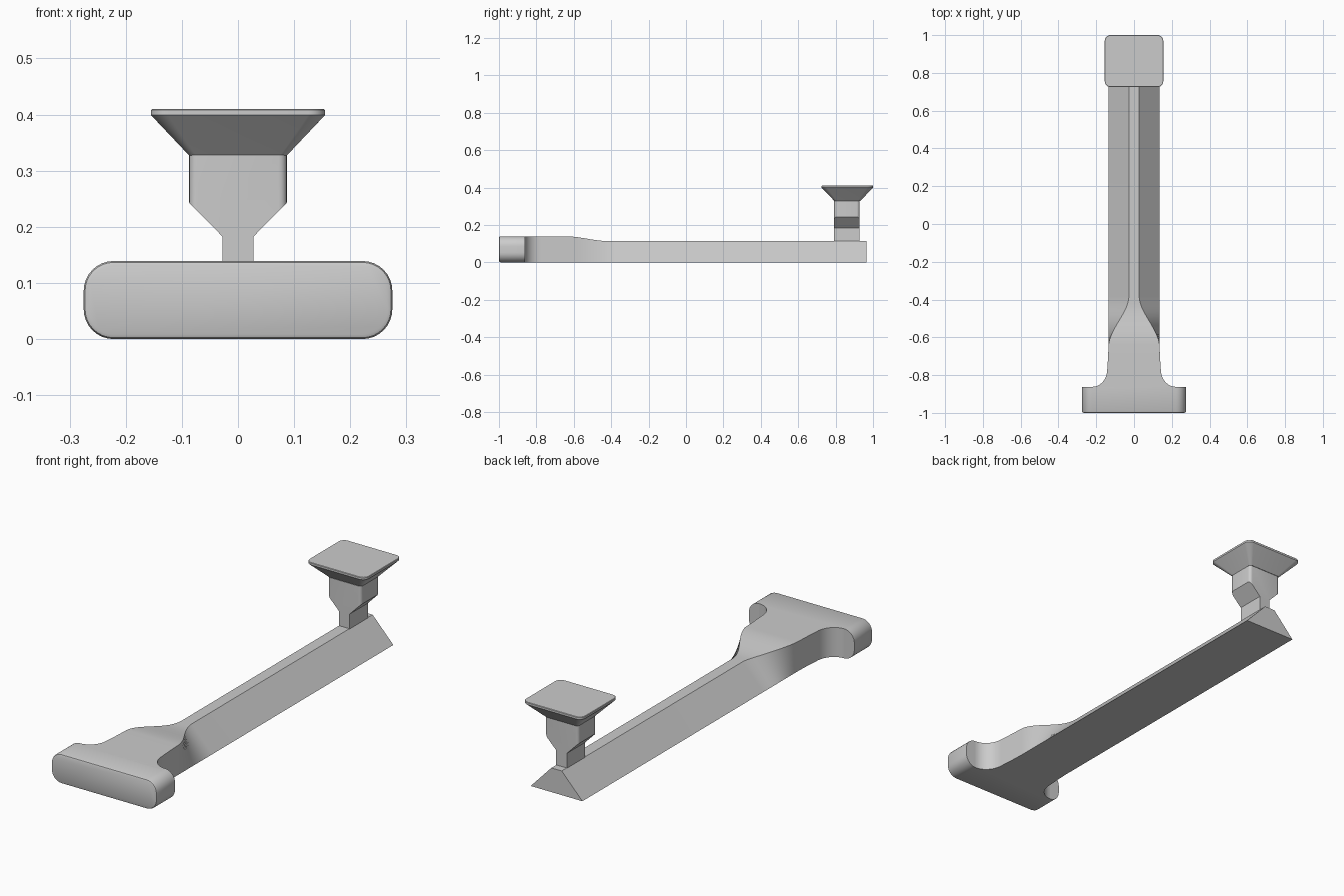
import bpy, bmesh, math

cube = bpy.data.objects.get("Cube")
if cube:
    bpy.data.objects.remove(cube, do_unlink=True)

GREY = (0.6, 0.6, 0.6, 1)
mat = bpy.data.materials.new("light grey")
mat.use_nodes = True
mat.diffuse_color = GREY
mat.node_tree.nodes["Principled BSDF"].inputs["Base Color"].default_value = GREY


def finish(bm, name):
    """Turn a bmesh into a smooth-shaded grey object with sharp creases."""
    bmesh.ops.recalc_face_normals(bm, faces=bm.faces)
    mesh = bpy.data.meshes.new(name)
    bm.to_mesh(mesh)
    bm.free()
    mesh.materials.append(mat)
    obj = bpy.data.objects.new(name, mesh)
    bpy.context.collection.objects.link(obj)
    bpy.ops.object.select_all(action='DESELECT')
    obj.select_set(True)
    bpy.context.view_layer.objects.active = obj
    bpy.ops.object.shade_smooth_by_angle(angle=math.radians(30))
    return obj


def loft(rings):
    """Skin a list of equal-length point rings and cap both ends."""
    bm = bmesh.new()
    rows = [[bm.verts.new(p) for p in ring] for ring in rings]
    n = len(rows[0])
    for a, b in zip(rows, rows[1:]):
        for i in range(n):
            j = (i + 1) % n
            bm.faces.new((a[i], a[j], b[j], b[i]))
    bm.faces.new(rows[0])
    bm.faces.new(rows[-1])
    return bm


def rounded_rect(hx, hy, r, steps=8):
    """Outline of a centred rectangle with rounded corners."""
    pts = []
    for k, (sx, sy) in enumerate(((1, 1), (-1, 1), (-1, -1), (1, -1))):
        for i in range(steps + 1):
            a = math.pi / 2 * (k + i / steps)
            pts.append((sx * (hx - r) + r * math.cos(a), sy * (hy - r) + r * math.sin(a)))
    return pts


def smooth(t):
    t = max(0, min(1, t))
    return t * t * (3 - 2 * t)


# Crossbar head: rounded slab with softly rounded front rim
rings = []
for y, inset in ((-1, 0.008), (-0.9975, 0.0025), (-0.992, 0), (-0.862, 0)):
    outline = rounded_rect(0.275 - inset, 0.0695 - inset, 0.053 - inset)
    rings.append([(x, y, z + 0.0695) for x, z in outline])
finish(loft(rings), "crossbar_head")


# Neck flowing into the long wedge-shaped beam
def beam_ring(y, base, top, height):
    return [(-base, y, 0), (base, y, 0), (top, y, height), (-top, y, height)]


rings = [beam_ring(-0.88, 0.222, 0.222, 0.139)]
for i in range(13):  # concave fillet behind the head
    a = math.pi / 2 * i / 12
    w = 0.222 - 0.08 * math.sin(a)
    rings.append(beam_ring(-0.862 + 0.09 * (1 - math.cos(a)), w, w, 0.139))
rings.append(beam_ring(-0.7, 0.137, 0.137, 0.139))
for i in range(25):  # straight walls lean in to form the ridge
    y = -0.64 + 0.26 * i / 24
    top = 0.027 + 0.108 * (1 - smooth((y + 0.65) / 0.27))
    height = 0.139 - 0.025 * smooth((y + 0.64) / 0.22)
    rings.append(beam_ring(y, 0.135, top, height))
rings.append(beam_ring(0.965, 0.135, 0.027, 0.114))
finish(loft(rings), "neck_and_beam")

# Stem: narrow foot flaring to a wide block with rounded corners
CENTRE = 0.86
half = [(0.028, 0.105), (0.028, 0.183), (0.087, 0.243), (0.087, 0.328)]
profile = half + [(-x, z) for x, z in reversed(half)]
bm = loft([[(x, CENTRE + s * 0.068, z) for x, z in profile] for s in (-1, 1)])
corners = [e for e in bm.edges
           if all(abs(v.co.x) > 0.08 and v.co.z > 0.24 for v in e.verts)
           and abs(e.verts[0].co.z - e.verts[1].co.z) > 0.05]
bmesh.ops.bevel(bm, geom=corners, offset=0.015, segments=5, profile=0.5, affect='EDGES')
finish(bm, "stem")

# Pad: flared underside with a thin flat plate on top
rings = []
for hx, hy, r, z in ((0.087, 0.068, 0.012, 0.327), (0.155, 0.1375, 0.03, 0.399),
                     (0.155, 0.1375, 0.03, 0.408), (0.153, 0.1355, 0.028, 0.41)):
    rings.append([(x, y + 0.8625, z) for x, y in rounded_rect(hx, hy, r)])
finish(loft(rings), "pad")
